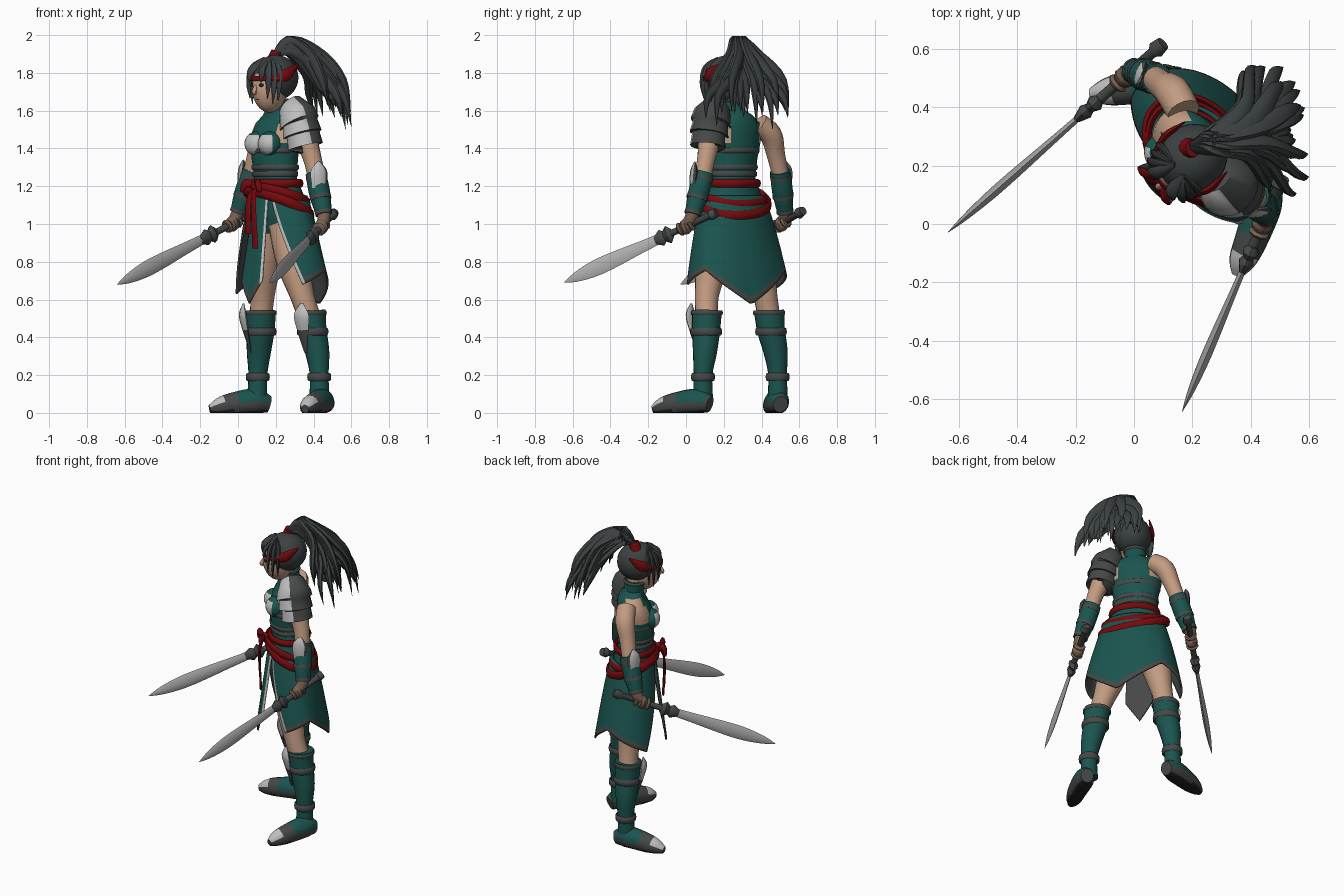
import bpy, bmesh, random
from math import sin, cos, pi, radians
from mathutils import Vector, Matrix

cube = bpy.data.objects.get("Cube")
if cube:
    bpy.data.objects.remove(cube, do_unlink=True)
random.seed(4)


def colour(name, r, g, b):
    m = bpy.data.materials.new(name)
    m.use_nodes = True
    m.diffuse_color = (r, g, b, 1)
    m.node_tree.nodes["Principled BSDF"].inputs["Base Color"].default_value = (r, g, b, 1)
    return m


TEAL = colour("teal cloth", .011, .09, .078)
HAIR = colour("charcoal hair", .045, .053, .053)
SKIN = colour("skin", .54, .33, .22)
RED = colour("red sash", .18, .003, .004)
SILVER = colour("silver plate", .52, .52, .52)
LEATHER = colour("dark leather", .062, .066, .066)
GLOVE = colour("brown glove", .19, .12, .08)
STEEL = colour("blade steel", .46, .46, .46)
SOLE = colour("black sole", .015, .015, .015)

TURN = Matrix.Rotation(radians(-50), 4, 'Z')   # body heading
FRONT = TURN @ Vector((0, -1, 0))
LEFT = TURN @ Vector((1, 0, 0))
UP = Vector((0, 0, 1))


def at(c, x, y, z):
    """World point from body-aligned offsets around c."""
    return Vector(c) + TURN @ Vector((x, y, z))


def build(name, bm, mats, outward=True):
    if outward:
        bmesh.ops.recalc_face_normals(bm, faces=bm.faces)
    me = bpy.data.meshes.new(name)
    bm.to_mesh(me)
    bm.free()
    for p in me.polygons:
        p.use_smooth = True
    me.set_sharp_from_angle(angle=radians(45))
    for m in mats:
        me.materials.append(m)
    ob = bpy.data.objects.new(name, me)
    bpy.context.collection.objects.link(ob)
    return ob


def paint(ob, mat, rule):
    ob.data.materials.append(mat)
    for p in ob.data.polygons:
        if rule(p.center, p.normal):
            p.material_index = len(ob.data.materials) - 1
    return ob


def skin_rings(name, rings, mat, closed=False):
    bm = bmesh.new()
    rows = [[bm.verts.new(p) for p in ring] for ring in rings]
    n = len(rows[0])
    for a, b in zip(rows, rows[1:] + (rows[:1] if closed else [])):
        for i in range(n):
            j = (i + 1) % n
            bm.faces.new((a[i], a[j], b[j], b[i]))
    if not closed:
        bm.faces.new(rows[0])
        bm.faces.new(rows[-1])
    return build(name, bm, [mat])


def tube(name, pts, mat, n=12, sub=4, w=1, h=1, ref=FRONT, closed=False, floor=False):
    """Sweep through (x, y, z, radius); h scales along ref, w across it."""
    p = [Vector(q) for q in pts]
    k = len(p)
    path = []
    for i in range(k if closed else k - 1):
        if closed:
            a, b, c, d = (p[(i + o) % k] for o in (-1, 0, 1, 2))
        else:
            a, b, c, d = p[max(i - 1, 0)], p[i], p[i + 1], p[min(i + 2, k - 1)]
        for s in range(sub):
            t = s / sub
            path.append(b + (c - a) * t * .5 + (a * 2 - b * 5 + c * 4 - d) * t * t * .5
                        + (b * 3 - a - c * 3 + d) * t ** 3 * .5)
    if not closed:
        path.append(p[-1])
    rings, m = [], len(path)
    for i, q in enumerate(path):
        nxt = path[(i + 1) % m] if closed else path[min(i + 1, m - 1)]
        prv = path[i - 1] if closed or i else path[0]
        t = (nxt - prv).xyz.normalized()
        side = t.cross(ref).normalized()
        up = side.cross(t)
        ring = [q.xyz + q.w * (side * cos(2 * pi * j / n) * w + up * sin(2 * pi * j / n) * h)
                for j in range(n)]
        if floor:
            ring = [Vector((v.x, v.y, max(v.z, 0))) for v in ring]
        rings.append(ring)
    return skin_rings(name, rings, mat, closed)


def ball(name, c, size, mat):
    bm = bmesh.new()
    bmesh.ops.create_uvsphere(bm, u_segments=24, v_segments=16, radius=1)
    bm.transform(Matrix.Translation(c) @ TURN @ Matrix.Diagonal((*size, 1)))
    return build(name, bm, [mat])


def band(name, c, a, b, r, mat, tilt=0, lean=0, w=.35):
    """Closed strap round the body; tilt lifts the front, lean the left."""
    pts = [(*at(c, a * sin(f), b * cos(f), -tilt * cos(f) + lean * sin(f)), r)
           for f in (2 * pi * i / 24 for i in range(24))]
    return tube(name, pts, mat, n=8, sub=2, w=w, ref=UP, closed=True)


def sheet(name, fn, cols, rows, trim):
    """Cloth grid from fn(c, t) with trim indices and a leather lining."""
    bm = bmesh.new()
    g = [[bm.verts.new(fn(i / cols * 2 - 1, j / rows)) for i in range(cols + 1)]
         for j in range(rows + 1)]
    for j in range(rows):
        for i in range(cols):
            f = bm.faces.new((g[j][i], g[j][i + 1], g[j + 1][i + 1], g[j + 1][i]))
            f.material_index = trim((i + .5) / cols * 2 - 1, (j + .5) / rows)
    ob = build(name, bm, [TEAL, LEATHER, SILVER, LEATHER, LEATHER, LEATHER], outward=False)
    shell = ob.modifiers.new("thickness", 'SOLIDIFY')
    shell.thickness = .01
    shell.material_offset = 3


# Torso, as turned ellipses (x, y, z, half width, half depth)
RINGS = [(.22, .26, .95, .13, .10), (.22, .26, 1.03, .185, .13), (.21, .25, 1.13, .175, .125),
         (.20, .25, 1.24, .13, .10), (.195, .25, 1.34, .138, .11), (.195, .255, 1.43, .155, .115),
         (.2, .26, 1.48, .155, .105), (.21, .265, 1.53, .15, .092), (.215, .265, 1.575, .1, .07),
         (.205, .255, 1.60, .062, .06), (.20, .25, 1.66, .066, .064)]
torso = skin_rings("torso", [[at((x, y, z), a * cos(i * pi / 14), b * sin(i * pi / 14), 0)
                              for i in range(28)] for x, y, z, a, b in RINGS], TEAL)
paint(torso, SKIN, lambda c, n: 1.43 < c.z < 1.58
      and abs((c - Vector((.2, .26, 0))).dot(LEFT)) > .1)
for s in (-1, 1):
    cup = ball("bust", at((.195, .25, 1.425), s * .055, -.078, 0), (.068, .064, .065), TEAL)
    paint(cup, SILVER, lambda c, n: n.dot(FRONT) > .45 and n.z < .65)
for z, a, b in ((1.39, .148, .115), (1.30, .137, .109), (1.265, .133, .105)):
    band("torso_strap", (.197, .25, z), a, b, .013, LEATHER)
band("collar_trim", (.2, .25, 1.655), .066, .064, .01, LEATHER, w=.8)

# Red sash, knot and tails
band("sash_upper", (.205, .25, 1.215), .145, .116, .022, RED, w=.6)
band("sash_middle", (.21, .25, 1.15), .188, .14, .024, RED, tilt=.045, lean=-.01, w=.5)
band("sash_lower", (.215, .255, 1.11), .207, .15, .026, RED, tilt=.06, lean=-.03, w=.5)
KNOT = at((.21, .25, 1.2), 0, -.15, 0)
ball("sash_knot", KNOT, (.03, .025, .03), RED)
for s, drop in ((-1, .25), (1, .33)):
    tube("sash_tail", [(*at(KNOT, 0, 0, 0), .014), (*at(KNOT, s * .02, -.035, -.08), .02),
                       (*at(KNOT, s * .03, -.03, -drop), .024)], RED, n=8, w=1, h=.3)
    tube("sash_bow", [(*at(KNOT, 0, 0, 0), .012), (*at(KNOT, s * .05, -.03, .015), .025),
                      (*at(KNOT, s * .075, -.035, -.03), .012)], RED, n=8, h=.6)


# Skirt: back panel with pointed hem, and narrow front panel
def back_panel(c, t):
    f = c * radians(155 - 43 * t)
    u = abs(c - .12)
    hem = .575 + .36 * u if u < .5 else .755 - .2 * (u - .5)
    e = t ** .8
    return at((.215 + .012 * t, .25 + .018 * t, 1.15 + (hem - 1.15) * t),
              (.18 + .118 * e) * sin(f), (.13 + .085 * e) * cos(f), 0)


def front_panel(c, t):
    return at((.21, .25, 1.18 - t * (.48 + .12 * (1 - abs(c)))),
              -c * (.055 + .03 * t), -.13 - .07 * t + .02 * c * c, 0)


sheet("skirt_back", back_panel, 60, 30,
      lambda c, t: 2 if c > .95 else int(t > .93 or c < -.95))
sheet("skirt_front", front_panel, 12, 30,
      lambda c, t: 2 if c < -.82 else int(t > .93 or c > .82))

# Legs: thigh, boot, cuffs, foot, knee guard (left, then right)
LEGS = {
    "left": ([(.25, .18, 1.0, .09), (.29, .14, .8, .088), (.34, .11, .62, .064), (.38, .11, .5, .06)],
             [(.385, .11, .54, .08), (.395, .107, .44, .074), (.42, .10, .32, .064),
              (.43, .09, .2, .05), (.43, .09, .06, .054)],
             [(.475, .125, .045, .04), (.445, .06, .06, .062), (.40, -.06, .045, .056),
              (.37, -.13, .03, .045), (.355, -.175, .02, .02)], Vector((-.5, -.86, 0))),
    "right": ([(.16, .33, 1.0, .09), (.14, .38, .8, .088), (.13, .42, .62, .064), (.12, .44, .5, .06)],
              [(.12, .44, .54, .08), (.12, .45, .44, .074), (.11, .475, .32, .064),
               (.105, .485, .2, .05), (.1, .485, .06, .054)],
              [(.165, .50, .045, .04), (.09, .485, .06, .062), (-.03, .465, .045, .056),
               (-.1, .453, .03, .045), (-.15, .445, .02, .02)], Vector((-.95, -.3, 0))),
}
for side, (thigh, boot, foot, ahead) in LEGS.items():
    tube(side + "_thigh", thigh, SKIN, n=16)
    tube(side + "_boot", boot, TEAL, n=16)
    for k, r, wide in ((0, .081, .012), (1, .077, .02), (3, .056, .022)):
        x, y, z, _ = boot[k]
        band(side + "_boot_strap", (x, y, z - .01), r, r, wide, LEATHER)
    toe, heel = Vector(foot[-1][:3]), Vector(foot[0][:3])
    ob = tube(side + "_foot", foot, LEATHER, n=16, ref=UP, h=1.1, floor=True)
    paint(ob, TEAL, lambda c, n: c.z > .05 and .05 < (c - heel).length < .19)
    paint(ob, SILVER, lambda c, n: (c - toe).length < .1 and n.z > .2)
    paint(ob, SOLE, lambda c, n: c.z < .012)
    shin = Vector(boot[0][:3]) + ahead * .075
    guard = [(*(shin + ahead * o + UP * dz), r) for o, dz, r in
             ((.02, .04, .008), (.025, -.02, .045), (.01, -.1, .035), (-.02, -.22, .008))]
    paint(tube(side + "_knee_guard", guard, SILVER, n=8, h=.35, ref=ahead),
          LEATHER, lambda c, n: c.z < .43)

# Swords and arms
ARMS = {
    "left": ([(.29, .17, 1.52, .06), (.35, .13, 1.46, .062), (.39, .11, 1.36, .05), (.415, .09, 1.25, .045)],
             (.455, .035, 1.05), (.51, .16, 1.06), (.165, -.645, .69), .2),
    "right": ([(.17, .385, 1.53, .058), (.135, .45, 1.47, .06), (.1, .475, 1.37, .05), (.07, .5, 1.26, .045)],
              (.0, .525, 1.06), (.10, .62, 1.07), (-.64, -.03, .68), .175),
}
for side, (arm, wrist, pommel, tip, grip) in ARMS.items():
    pommel, tip, wrist = Vector(pommel), Vector(tip), Vector(wrist)

    def along(t, r):
        return (*pommel.lerp(tip, t), r)
    tube(side + "_sword_handle", [along(t, r) for t, r in
         ((0, .024), (.035, .03), (.05, .018), (.3, .018))], LEATHER, n=10, sub=1, ref=UP)
    tube(side + "_sword_guard", [along(t, r) for t, r in
         ((.29, .025), (.315, .05), (.34, .03), (.36, .045), (.4, .022))], LEATHER, n=8, sub=1, w=.6, ref=UP)
    tube(side + "_sword_blade", [along(t, r) for t, r in
         ((.36, .026), (.5, .032), (.7, .043), (.82, .041), (.93, .024), (1, .001))],
         STEEL, n=4, sub=3, w=.4, ref=UP)
    hand = pommel.lerp(tip, grip)
    tube(side + "_upper_arm", arm, SKIN, n=14)
    elbow = Vector(arm[-1][:3])
    tube(side + "_forearm", [(*elbow, .045), (*wrist, .036), (*(hand + UP * .01), .03)], GLOVE)
    mid = elbow.lerp(wrist, .45)
    tube(side + "_bracer", [(*elbow.lerp(wrist, -.1), .054), (*mid, .056), (*wrist, .042)], TEAL, n=14)
    for t, r in ((.05, .057), (.55, .057), (.95, .046)):
        a, b = elbow.lerp(wrist, t - .05), elbow.lerp(wrist, t + .05)
        tube(side + "_bracer_strap", [(*a, r), (*b, r)], LEATHER, sub=1)
    out = ((mid - Vector((.21, .26, mid.z))).normalized() + FRONT * .6).normalized()
    plate = [(*(elbow + out * o + UP * dz), r) for o, dz, r in
             ((.045, .08, .006), (.05, .03, .045), (.055, -.06, .038), (.04, -.17, .008))]
    paint(tube(side + "_elbow_plate", plate, LEATHER, n=8, h=.35, ref=out),
          SILVER, lambda c, n: n.dot(FRONT) > .1 and c.z > 1.2)
    ball(side + "_fist", hand, (.036, .036, .042), GLOVE)
    for k in range(4):
        t = grip - .036 + k * .024
        tube(side + "_finger", [along(t - .01, .03), along(t, .038), along(t + .01, .03)],
             GLOVE, n=10, sub=2, ref=UP)

# Layered shoulder guard on the left
LAMES = [(.26, .19, 1.63, .03), (.28, .17, 1.62, .075), (.315, .14, 1.57, .104), (.325, .132, 1.535, .11),
         (.33, .13, 1.535, .093), (.342, .122, 1.475, .104), (.345, .12, 1.475, .088),
         (.358, .115, 1.41, .094), (.36, .114, 1.41, .05)]
paint(tube("shoulder_guard", LAMES, LEATHER, n=20, sub=1), SILVER, lambda c, n: n.dot(FRONT) > .4)

# Head and face
HEAD = Vector((.2, .225, 1.775))
tube("neck", [(.205, .255, 1.55, .05), (.195, .24, 1.72, .05)], SKIN)
ball("face", at(HEAD, 0, -.043, -.055), (.082, .1, .13), SKIN)
tube("nose", [(*at(HEAD, 0, -.135, -.035), .005), (*at(HEAD, 0, -.15, -.075), .013),
              (*at(HEAD, 0, -.138, -.085), .006)], SKIN, n=8)
ball("mouth", at(HEAD, 0, -.125, -.115), (.02, .006, .005), RED)
ball("hair_cap", HEAD, (.115, .125, .12), HAIR)
tube("forehead_band", [(*at(HEAD, .118 * sin(f), -.03 - .108 * cos(f), -.005), .014)
                       for f in (radians(a) for a in range(-70, 71, 20))], RED, n=8, w=.4, ref=UP)
for s in (-1, 1):
    ball("eye", at(HEAD, s * .036, -.131, -.04), (.018, .008, .009), SOLE)
    tube("head_ornament", [(*at(HEAD, s * .095, -.085, -.01), .01), (*at(HEAD, s * .118, -.02, .015), .034),
                           (*at(HEAD, s * .112, .06, .07), .006)], RED, n=8, w=.4, ref=UP)
    for x, y, z in ((.08, -.118, -.11), (.092, -.09, -.14), (.05, -.14, -.025), (.1, -.06, -.12)):
        tube("fringe", [(*at(HEAD, s * .02, -.06, .1), .012), (*at(HEAD, s * x * .8, y * .88, .05), .026),
                        (*at(HEAD, s * x, y, (z + .05) / 2), .02), (*at(HEAD, s * x * .9, y, z), .002)],
             HAIR, n=8, h=.5)

# Ponytail: strands rise from the tie, then fan out and fall
TIE = Vector((.195, .26, 1.88))
tube("hair_tie", [(*(TIE - Vector((.01, 0, .02))), .036), (*(TIE + Vector((.01, 0, .035))), .03)], RED)
for i in range(30):
    a = -22 + 72 * (i % 10) / 9 + random.uniform(-4, 4)
    reach = random.uniform(.29, .43)
    layer = i // 10
    inner, outer = radians(14 + (a - 14) * .55), radians(a)
    d = Vector((cos(outer), sin(outer), 0)) * reach
    e = Vector((cos(inner), sin(inner), 0)) * reach
    low = 1.66 - (reach - .29) * .9 + random.uniform(-.04, .06)
    tube("ponytail_strand", [(*(TIE + UP * .02), .018), (*(TIE + e * .25 + UP * (.09 - .03 * layer)), .028),
                             (*(TIE + e * .62 + UP * (.01 - .05 * layer)), .036),
                             (*(TIE + d * .9 - UP * (.12 + .04 * layer)), .026),
                             (*(TIE + d).xy, low, .001)], HAIR, n=7, h=.6)
